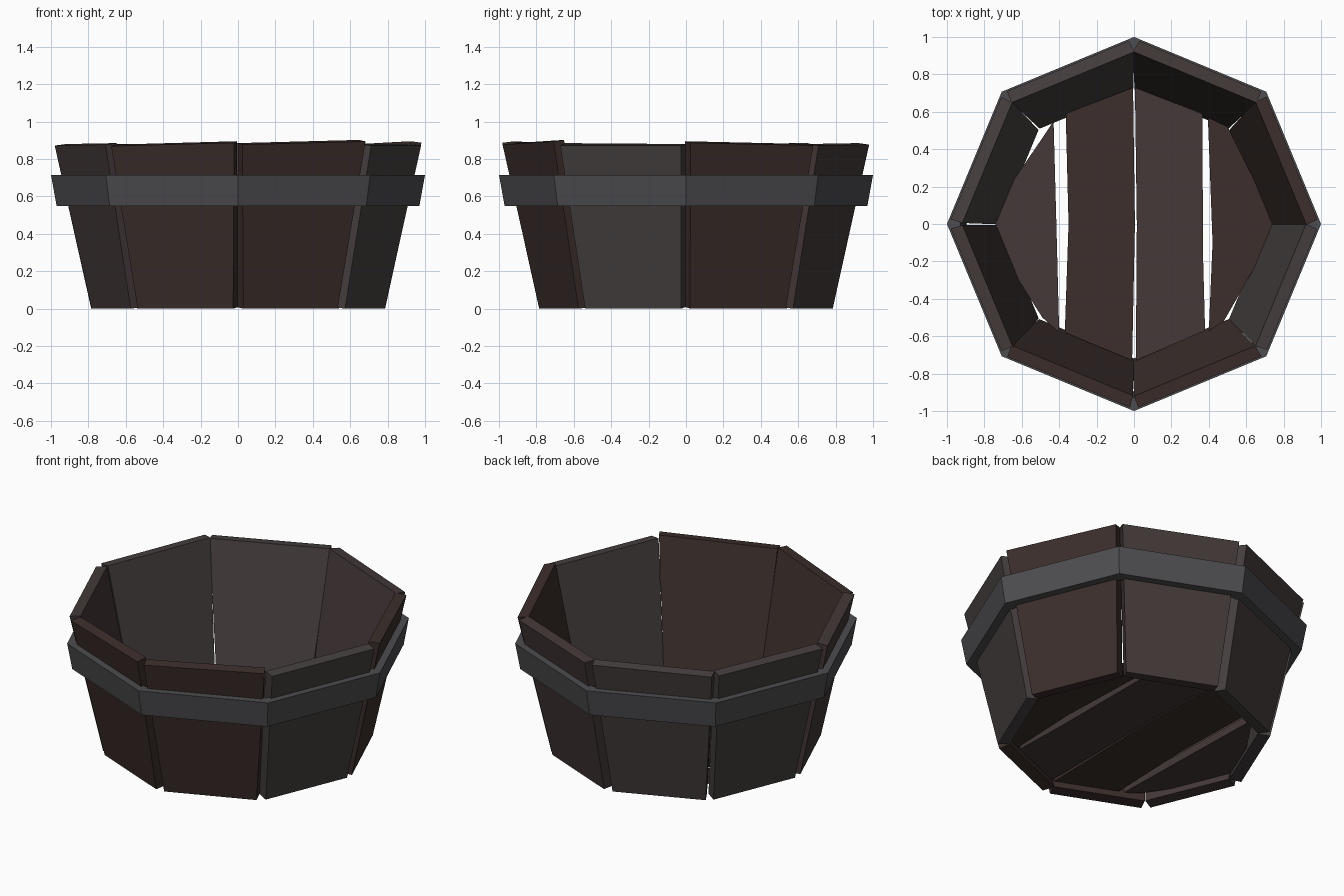
import bpy, bmesh, random
from math import sin, cos, pi, radians
from mathutils import Vector, Matrix

if "Cube" in bpy.data.objects:
    bpy.data.objects.remove(bpy.data.objects["Cube"])

random.seed(4)


def material(name, rgb):
    m = bpy.data.materials.new(name)
    m.diffuse_color = (*rgb, 1)
    m.use_nodes = True
    m.node_tree.nodes["Principled BSDF"].inputs["Base Color"].default_value = m.diffuse_color
    return m


WOODS = [material("wood_brown", (0.045, 0.028, 0.024)),
         material("wood_grey_brown", (0.062, 0.050, 0.050)),
         material("wood_red_brown", (0.058, 0.040, 0.040))]
IRON = material("iron", (0.075, 0.075, 0.082))


def make(name, verts, faces, mat):
    me = bpy.data.meshes.new(name)
    me.from_pydata(verts, [], faces)
    bm = bmesh.new()
    bm.from_mesh(me)
    bmesh.ops.recalc_face_normals(bm, faces=bm.faces)
    bm.to_mesh(me)
    bm.free()
    ob = bpy.data.objects.new(name, me)
    bpy.context.collection.objects.link(ob)
    me.materials.append(mat)
    return ob


def prism(name, bottom, top, mat):
    n = len(bottom)
    faces = [range(n), range(n, 2 * n)]
    faces += [(i, (i + 1) % n, n + (i + 1) % n, n + i) for i in range(n)]
    return make(name, bottom + top, [tuple(f) for f in faces], mat)


# Eight leaning staves: square-sided boards that leave V gaps at the corners
tilts = [(0.895, 0.88), (0.88, 0.885), (0.885, 0.88), (0.885, 0.88),
         (0.88, 0.885), (0.877, 0.895), (0.885, 0.902), (0.88, 0.88)]
for k, (za, zb) in enumerate(tilts):
    turn = Matrix.Rotation(radians(22.5 + 45 * k), 3, 'Z')

    def corners(inner, outer, half, z0, z1):
        j = lambda: random.uniform(-0.007, 0.007)
        pts = [(inner, -half + j(), z0), (outer, -half + j(), z0 - 0.008),
               (outer, half + j(), z1 - 0.008), (inner, half + j(), z1)]
        return [turn @ Vector(p) for p in pts]

    low = corners(0.664, 0.735, 0.275, 0.008, 0.008)
    high = corners(0.850, 0.915, 0.352, za, zb)
    prism(f"stave_{k + 1}", low, high, WOODS[(0, 2, 1, 1, 2, 0, 0, 1)[k]])

# Octagonal iron hoop swept from a leaning rectangular section
section = [(0.97, 0.55), (1.0, 0.715), (0.93, 0.715), (0.895, 0.55)]
verts = [(r * cos(k * pi / 4), r * sin(k * pi / 4), z)
         for k in range(8) for r, z in section]
faces = [(4 * k + i, 4 * k + (i + 1) % 4,
          4 * ((k + 1) % 8) + (i + 1) % 4, 4 * ((k + 1) % 8) + i)
         for k in range(8) for i in range(4)]
make("hoop", verts, faces, IRON)

# Four floor planks with gaps between them
planks = [
    [(-0.74, 0), (-0.63, -0.28), (-0.49, -0.50), (-0.40, -0.58), (-0.415, 0),
     (-0.43, 0.55), (-0.49, 0.46), (-0.64, 0.24)],
    [(-0.37, -0.58), (-0.01, -0.73), (0.005, 0), (-0.005, 0.73),
     (-0.365, 0.59), (-0.35, 0)],
    [(0.01, -0.73), (0.38, -0.57), (0.37, -0.2), (0.365, 0.59), (0.005, 0.73),
     (0.015, 0)],
    [(0.40, -0.57), (0.48, -0.52), (0.64, -0.24), (0.74, 0), (0.64, 0.24),
     (0.50, 0.52), (0.395, 0.57), (0.42, -0.1)],
]
for k, outline in enumerate(planks):
    prism(f"floor_plank_{k + 1}", [(x, y, 0.05) for x, y in outline],
          [(x, y, 0.10) for x, y in outline], WOODS[(2, 0, 2, 0)[k]])
